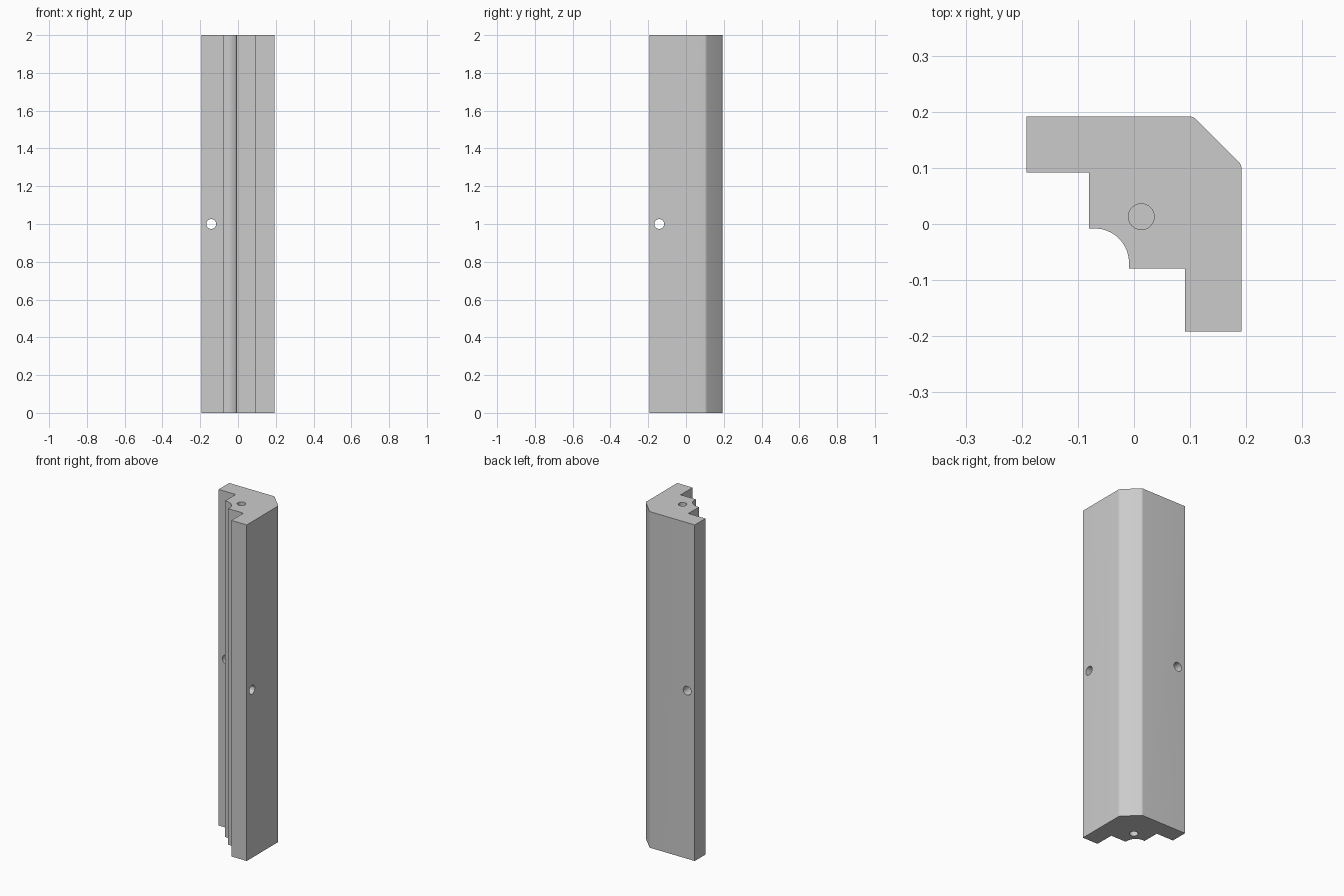
import bpy, bmesh, math
from mathutils import Matrix, Vector

cube = bpy.data.objects.get("Cube")
if cube:
    bpy.data.objects.remove(cube, do_unlink=True)

HEIGHT = 2.0
HALF = 0.192

grey = bpy.data.materials.new("plain grey")
grey.use_nodes = True
GREY = (0.6, 0.6, 0.6, 1)
grey.diffuse_color = GREY
grey.node_tree.nodes["Principled BSDF"].inputs["Base Color"].default_value = GREY


def arc(cx, cy, radius, start, end, steps):
    angles = [math.radians(start + (end - start) * i / steps) for i in range(steps + 1)]
    return [(cx + radius * math.cos(a), cy + radius * math.sin(a)) for a in angles]


def make_object(name, bm):
    bmesh.ops.recalc_face_normals(bm, faces=bm.faces)
    mesh = bpy.data.meshes.new(name)
    bm.to_mesh(mesh)
    bm.free()
    mesh.materials.append(grey)
    obj = bpy.data.objects.new(name, mesh)
    bpy.context.collection.objects.link(obj)
    return obj


# Cross-section: two flanges, softened outer chamfer, stepped inside with a cove
R = 0.02
INNER = HALF - R
corner = 0.097
profile = [(-HALF, HALF)]
profile += arc(corner, INNER, R, 90, 45, 5)
profile += arc(INNER, corner, R, 45, 0, 5)
profile += [(HALF, -HALF), (0.091, -HALF), (0.091, -0.079), (-0.009, -0.079)]
profile += arc(-0.07, -0.069, 0.061, 0, 90, 20)
profile += [(-0.08, -0.008), (-0.08, 0.092), (-HALF, 0.092)]

bm = bmesh.new()
face = bm.faces.new([bm.verts.new((x, y, 0)) for x, y in profile])
top = bmesh.ops.extrude_face_region(bm, geom=[face])["geom"]
bmesh.ops.translate(bm, vec=(0, 0, HEIGHT),
                    verts=[v for v in top if isinstance(v, bmesh.types.BMVert)])
body = make_object("corner_post", bm)


# Screw holes: one through each flange, one blind hole in each end
def drill(name, location, direction, radius, length):
    turn = Vector(direction).to_track_quat("Z", "Y").to_matrix().to_4x4()
    bm = bmesh.new()
    bmesh.ops.create_cone(bm, cap_ends=True, segments=32, radius1=radius, radius2=radius,
                          depth=length, matrix=Matrix.Translation(location) @ turn)
    cutter = make_object(name, bm)
    cutter.hide_render = True
    mod = body.modifiers.new(name, "BOOLEAN")
    mod.operation = "DIFFERENCE"
    mod.solver = "EXACT"
    mod.object = cutter
    return cutter


cutters = [
    drill("back_flange_hole", (-0.142, HALF, 1), (0, 1, 0), 0.026, 0.5),
    drill("left_flange_hole", (HALF, -0.142, 1), (1, 0, 0), 0.026, 0.5),
    drill("top_end_hole", (0.013, 0.013, HEIGHT), (0, 0, 1), 0.023, 0.4),
    drill("bottom_end_hole", (0.013, 0.013, 0), (0, 0, 1), 0.023, 0.4),
]

bpy.ops.object.select_all(action="DESELECT")
body.select_set(True)
bpy.context.view_layer.objects.active = body
for mod in list(body.modifiers):
    bpy.ops.object.modifier_apply(modifier=mod.name)
for cutter in cutters:
    bpy.data.objects.remove(cutter, do_unlink=True)
bpy.ops.object.shade_smooth_by_angle(angle=math.radians(30))
